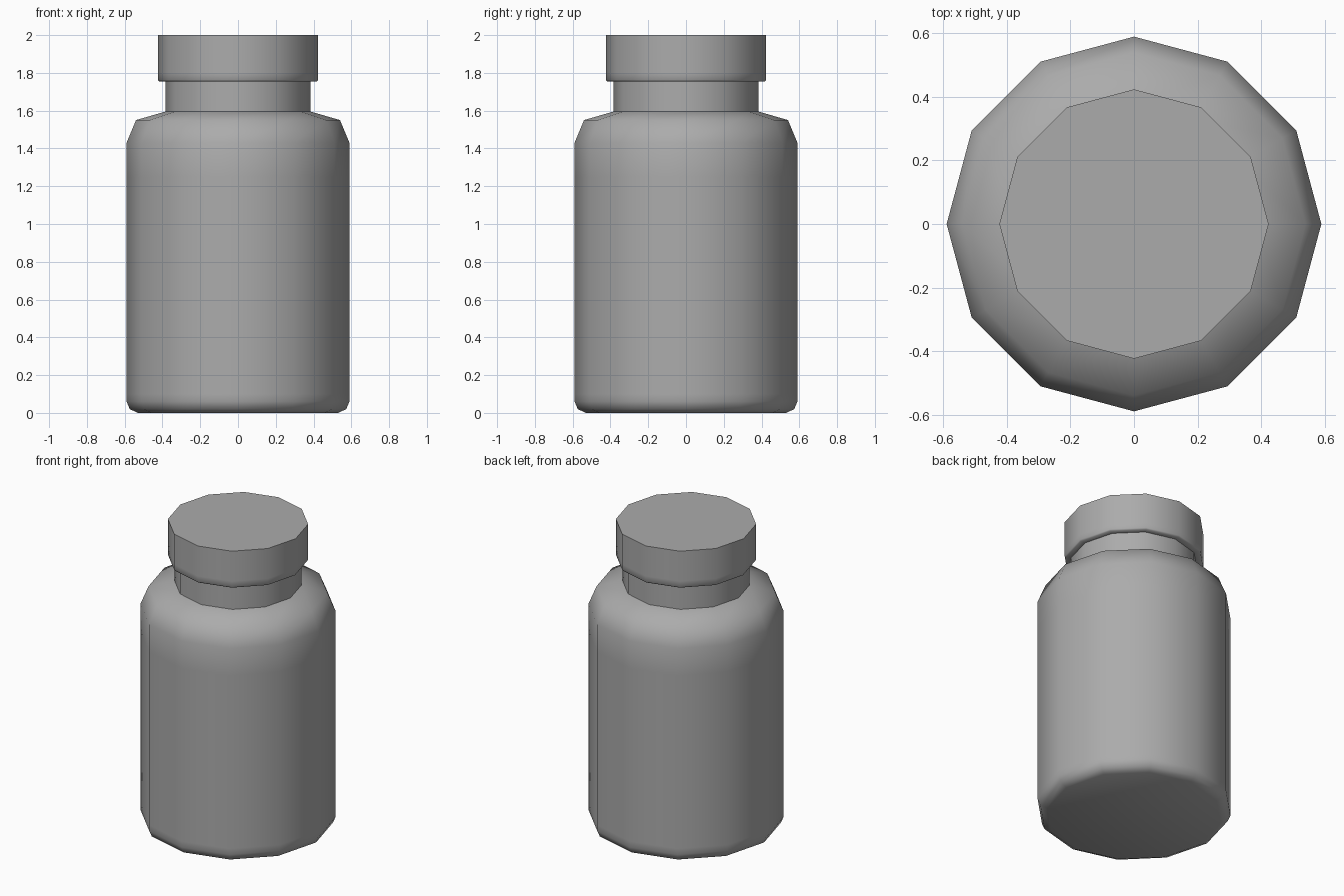
import bpy
import bmesh
import math

SIDES = 12

cube = bpy.data.objects.get("Cube")
if cube:
    bpy.data.objects.remove(cube, do_unlink=True)

# Single plain grey material
grey = bpy.data.materials.new("mid grey plastic")
grey.use_nodes = True
colour = (0.41, 0.41, 0.41, 1.0)
grey.diffuse_color = colour
grey.node_tree.nodes["Principled BSDF"].inputs["Base Color"].default_value = colour


def lathe(name, profile):
    """Revolve (radius, height) points around z, closing open ends with flat caps."""
    bm = bmesh.new()
    rings = []
    for radius, z in profile:
        ring = []
        for i in range(SIDES):
            a = math.tau * i / SIDES
            ring.append(bm.verts.new((radius * math.cos(a), radius * math.sin(a), z)))
        rings.append(ring)
    for low, high in zip(rings, rings[1:]):
        for i in range(SIDES):
            j = (i + 1) % SIDES
            bm.faces.new((low[i], low[j], high[j], high[i]))
    bm.faces.new(rings[0][::-1])
    bm.faces.new(rings[-1])
    bmesh.ops.recalc_face_normals(bm, faces=bm.faces)
    mesh = bpy.data.meshes.new(name)
    bm.to_mesh(mesh)
    bm.free()
    mesh.materials.append(grey)
    obj = bpy.data.objects.new(name, mesh)
    bpy.context.collection.objects.link(obj)
    bpy.ops.object.select_all(action="DESELECT")
    obj.select_set(True)
    bpy.context.view_layer.objects.active = obj
    bpy.ops.object.shade_smooth_by_angle(angle=math.radians(60))
    return obj


# Bottle with rounded base, sloped shoulder and straight neck;
# extra rings keep the long wall evenly shaded
lathe("bottle_body", [
    (0.53, 0.0), (0.573, 0.02), (0.59, 0.06), (0.59, 0.1),
    (0.59, 1.25), (0.59, 1.43), (0.54, 1.55), (0.385, 1.595), (0.385, 1.77),
])

# Overhanging lid with a softened lower rim
lathe("bottle_cap", [
    (0.38, 1.755), (0.418, 1.755), (0.424, 1.763), (0.424, 1.8), (0.424, 2.0),
])
